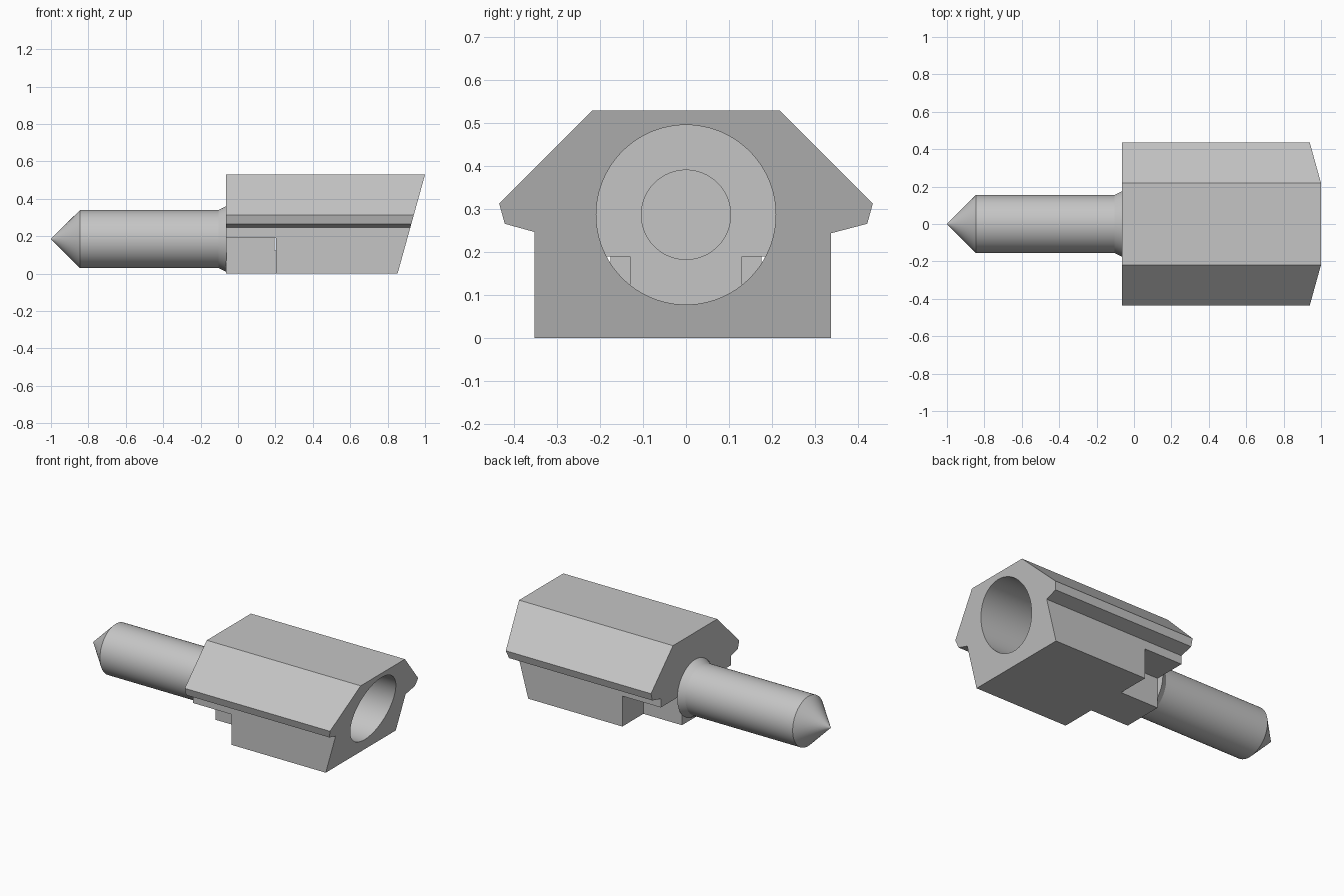
import bpy, bmesh
from math import radians, sin, cos, tau

if "Cube" in bpy.data.objects:
    bpy.data.objects.remove(bpy.data.objects["Cube"])

steel = bpy.data.materials.new("light_grey")
steel.use_nodes = True
grey = (0.56, 0.56, 0.56, 1)
steel.diffuse_color = grey
steel.node_tree.nodes["Principled BSDF"].inputs["Base Color"].default_value = grey


def finish(name, bm):
    """Turn a bmesh into a linked object with the shared material."""
    bmesh.ops.recalc_face_normals(bm, faces=bm.faces)
    mesh = bpy.data.meshes.new(name)
    bm.to_mesh(mesh)
    bm.free()
    mesh.materials.append(steel)
    obj = bpy.data.objects.new(name, mesh)
    bpy.context.collection.objects.link(obj)
    return obj


def loft(name, rings):
    """Closed solid through rings with equal point counts."""
    bm = bmesh.new()
    loops = [[bm.verts.new(p) for p in ring] for ring in rings]
    for a, b in zip(loops, loops[1:]):
        for i in range(len(a)):
            j = (i + 1) % len(a)
            bm.faces.new((a[i], a[j], b[j], b[i]))
    bm.faces.new(loops[0])
    bm.faces.new(loops[-1])
    return finish(name, bm)


def turned(name, profile, z, sides=96):
    """Round part along x from (x, radius) pairs."""
    return loft(name, [[(x, r * cos(tau * i / sides), z + r * sin(tau * i / sides))
                        for i in range(sides)] for x, r in profile])


def box(name, low, high):
    bm = bmesh.new()
    bmesh.ops.create_cube(bm, size=1)
    for v in bm.verts:
        v.co = [l + (h - l) * (c + 0.5) for l, h, c in zip(low, high, v.co)]
    return finish(name, bm)


def activate(obj):
    bpy.ops.object.select_all(action='DESELECT')
    obj.select_set(True)
    bpy.context.view_layer.objects.active = obj


def cut(obj, cutter):
    mod = obj.modifiers.new("cut", 'BOOLEAN')
    mod.operation = 'DIFFERENCE'
    mod.solver = 'EXACT'
    mod.object = cutter
    activate(obj)
    bpy.ops.object.modifier_apply(modifier=mod.name)
    bpy.data.objects.remove(cutter)


# Housing: extruded section with side flanges and a raked end
back, rake, height = -0.063, 0.147, 0.53
section = [(-0.353, 0), (0.338, 0), (0.338, 0.244), (0.422, 0.266), (0.435, 0.313),
           (0.218, height), (-0.218, height), (-0.435, 0.313), (-0.422, 0.266),
           (-0.353, 0.247)]
housing = loft("housing", [[(back, y, z) for y, z in section],
                           [(0.853 + rake * z / height, y, z) for y, z in section]])

# Large bore with a smaller blind hole in its floor
cut(housing, turned("bore_cutter", [(0.195, 0.209), (1.2, 0.209)], 0.287))
cut(housing, turned("pilot_cutter", [(0.06, 0.104), (0.3, 0.104)], 0.287))

# Rear corner notches leave a central tongue
for side in (-1, 1):
    ys = sorted((side * 0.13, side * 0.6))
    cut(housing, box("notch_cutter", (-0.2, ys[0], -0.1), (0.203, ys[1], 0.19)))

# Spindle: pointed pin with a flared root
spindle = turned("spindle", [(-1, 0.0005), (-0.845, 0.155), (-0.105, 0.155),
                             (-0.0625, 0.176)], 0.185)

for part in (housing, spindle):
    activate(part)
    bpy.ops.object.shade_smooth_by_angle(angle=radians(20))
